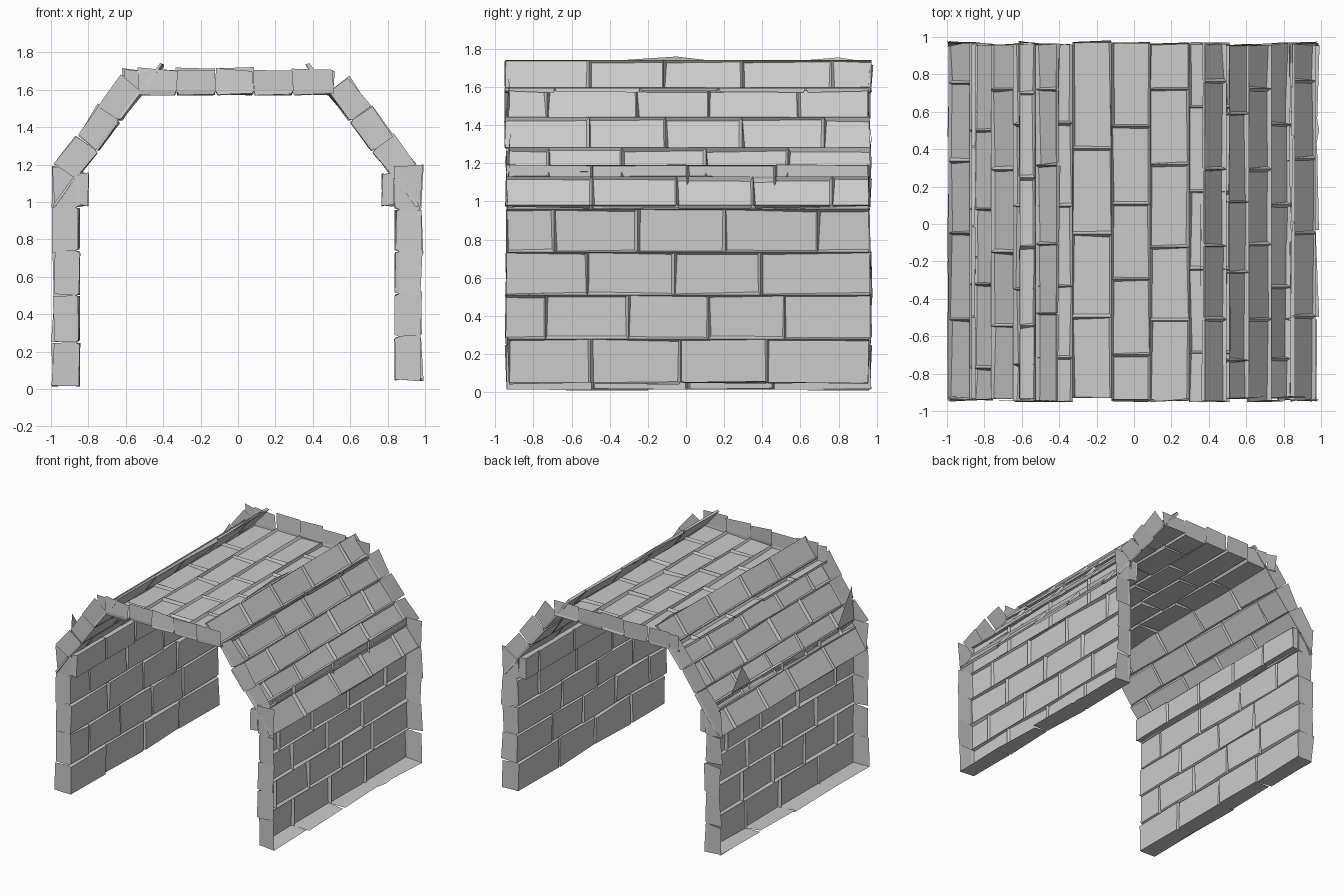
import bpy, bmesh, random
from mathutils import Vector

if "Cube" in bpy.data.objects:
    bpy.data.objects.remove(bpy.data.objects["Cube"])

random.seed(11)
Y0, Y1 = -0.94, 0.965


def lerp(a, b, t):
    return a + (b - a) * t


def make_object(name, bm):
    me = bpy.data.meshes.new(name)
    bm.to_mesh(me)
    bm.free()
    ob = bpy.data.objects.new(name, me)
    bpy.context.collection.objects.link(ob)
    return ob


def cuts(k, size):
    """Joint positions of one course, staggered on every second course."""
    ys = [Y0 + random.uniform(-0.012, 0.012)]
    y = Y0 + size * (0.5 if k % 2 else 1.0) + random.uniform(-0.05, 0.05)
    while y < Y1 - size * 0.4:
        ys.append(y)
        y += size * random.uniform(0.88, 1.12)
    return ys + [Y1 + random.uniform(-0.012, 0.008)]


def skin(name, lines, out, size, rim=0.12, ends=(), foot=False, head=False,
         depth=0.02, gap=0.01, jit=0.007):
    """One skin of rough bricks seen from inside the tunnel.
    lines: course joints (x, z); out: outward direction; ends: courses that
    carry a rim across the tunnel mouth; foot/head: rim on first/last course."""
    bm = bmesh.new()
    n = Vector((out[0], 0, out[1])).normalized()
    last = len(lines) - 2
    for k in range(last + 1):
        a, b = [Vector((p[0], 0, p[1])) for p in lines[k:k + 2]]
        height = (b - a).length
        ys = cuts(k, size)
        for i in range(len(ys) - 1):
            first, final = i == 0, i == len(ys) - 2
            edge = [first, k == last, final, k == 0]
            rimmed = [first and k in ends, k == last and head,
                      final and k in ends, k == 0 and foot]

            def ring(off, inset, j):
                g = [0 if e else inset for e in edge]
                u0, u1 = g[3] / height, 1 - g[1] / height
                ya, yb = ys[i] + g[0], ys[i + 1] - g[2]
                pts = []
                for u, y in ((u0, ya), (u1, ya), (u1, yb), (u0, yb)):
                    p = lerp(a, b, u) + n * off
                    p.y = y
                    p += Vector([random.uniform(-j, j) for _ in range(3)])
                    p.z = max(p.z, 0)
                    pts.append(bm.verts.new(p))
                return pts

            r = [ring(depth + rim, 0, jit * 1.6), ring(depth, 0, 0), ring(0, gap, jit)]
            bm.faces.new(r[2][::-1])
            for s in range(2):
                for e in range(4):
                    if s == 1 or rimmed[e]:
                        m = (e + 1) % 4
                        bm.faces.new((r[s][e], r[s + 1][e], r[s + 1][m], r[s][m]))
    bmesh.ops.delete(bm, geom=[v for v in bm.verts if not v.link_faces], context='VERTS')
    return make_object(name, bm)


# Side walls, with rims at both mouths and along the ground
skin("left_wall", [(-.85, z) for z in (.015, .25, .5, .74, .97, 1.19)], (-1, 0),
     .45, ends=range(5), foot=True)
skin("right_wall", [(.842, z) for z in (1.19, .96, .735, .51, .28, .05)], (1, 0),
     .45, ends=range(5), head=True)

# Sloped shoulders, running past the walls and the roof at both ends
skin("left_shoulder", [(-.975, .97), (-.865, 1.12), (-.75, 1.27), (-.63, 1.43),
                       (-.51, 1.585), (-.40, 1.73)], (-.79, .61), .42, ends=(1, 2, 3))
skin("right_shoulder", [(.365, 1.73), (.48, 1.585), (.60, 1.43), (.72, 1.27),
                        (.84, 1.12), (.955, .97)], (.79, .61), .42, ends=(1, 2, 3))

# Flat roof
skin("roof", [(x, 1.575) for x in (-.61, -.53, -.33, -.12, .085, .295, .51)], (0, 1),
     .41, rim=.115, ends=range(6))

# Inner brick ledges below the shoulders
skin("left_ledge", [(-.80, .98), (-.80, 1.155)], (-1, 0), .4, .04, (0,), True, True, .012, .01, .004)
skin("right_ledge", [(.77, 1.15), (.77, .98)], (1, 0), .4, .055, (0,), True, True, .012, .01, .004)

# Broken stone slivers on wall tops, roof edges and ground rims: triangles
chips = [((-.865, -.93, 1.18), (-.865, -.7, 1.18), (-.865, -.9, 1.47)),
         ((-.865, .4, 1.18), (-.865, .65, 1.18), (-.87, .52, 1.36)),
         ((.355, -.5, 1.73), (.355, .2, 1.73), (.36, -.05, 1.76)),
         ((-.40, .5, 1.73), (-.40, .96, 1.73), (-.405, .8, 1.755)),
         ((-.97, -.65, .01), (-.97, -.2, .01), (-1.0, -.2, .02)),
         ((-.97, .62, .01), (-.97, .96, .01), (-.99, .96, .02)),
         ((.97, .4, .05), (.97, .62, .05), (.99, .5, .05))]
bm = bmesh.new()
for tri in chips:
    bm.faces.new([bm.verts.new(p) for p in tri])
make_object("stone_slivers", bm)
